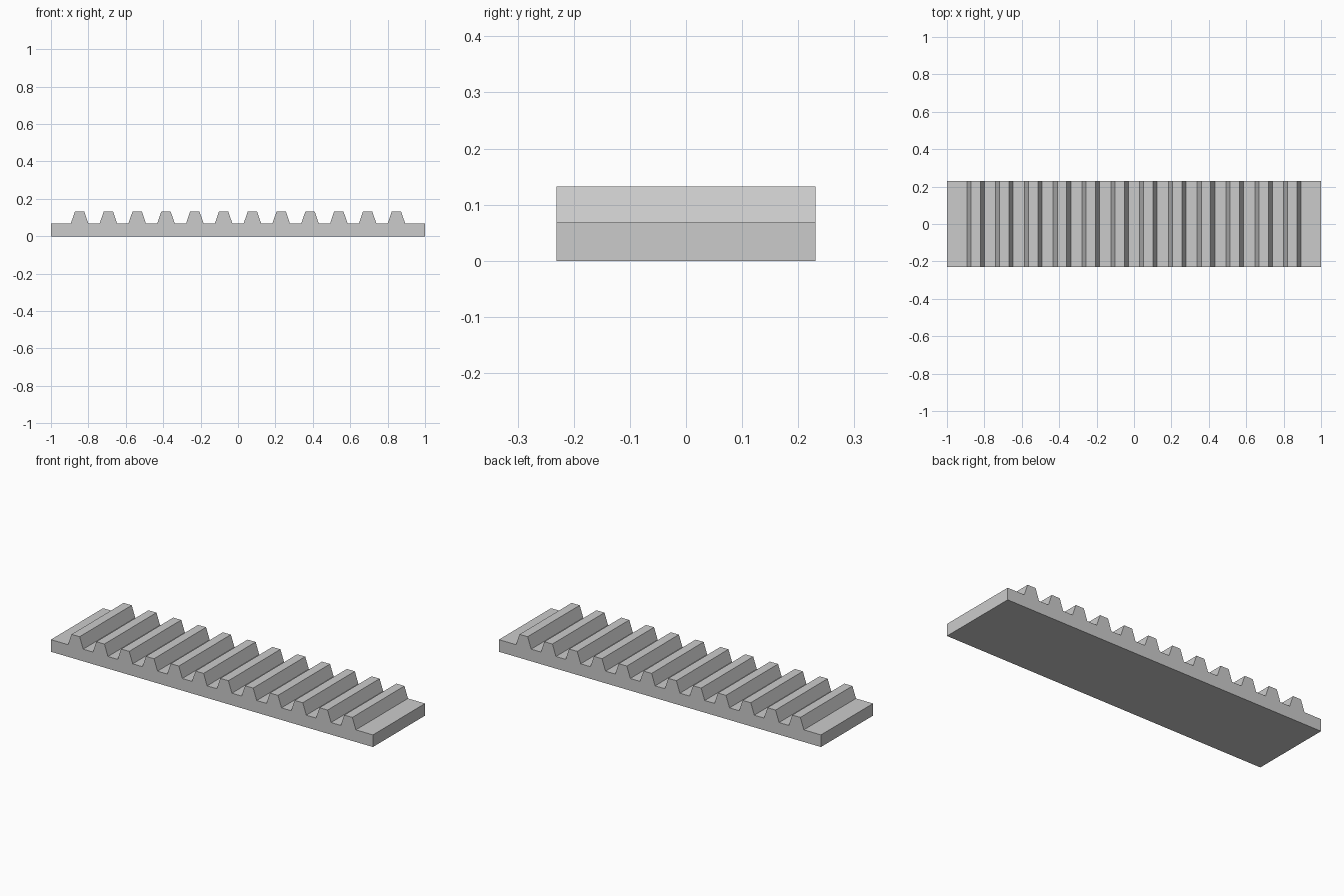
import bpy
import bmesh

cube = bpy.data.objects.get("Cube")
if cube:
    bpy.data.objects.remove(cube, do_unlink=True)

HALF_LENGTH = 1.0
HALF_WIDTH = 0.231
BAR_TOP = 0.068
TOOTH_TOP = 0.132
TEETH = 12
PITCH = 0.154
ROOT_HALF = 0.047
TIP_HALF = 0.025

# Plain grey material
grey = bpy.data.materials.new("light_grey")
grey.use_nodes = True
colour = (0.6, 0.6, 0.6, 1)
grey.diffuse_color = colour
grey.node_tree.nodes["Principled BSDF"].inputs["Base Color"].default_value = colour

# Side profile: flat bar with a row of trapezoid teeth on top
profile = [(-HALF_LENGTH, 0), (HALF_LENGTH, 0), (HALF_LENGTH, BAR_TOP)]
for i in reversed(range(TEETH)):
    x = (i - (TEETH - 1) / 2) * PITCH
    profile += [(x + ROOT_HALF, BAR_TOP), (x + TIP_HALF, TOOTH_TOP),
                (x - TIP_HALF, TOOTH_TOP), (x - ROOT_HALF, BAR_TOP)]
profile.append((-HALF_LENGTH, BAR_TOP))

# Extrude the profile across the width
bm = bmesh.new()
front = bm.faces.new([bm.verts.new((x, -HALF_WIDTH, z)) for x, z in profile])
result = bmesh.ops.extrude_face_region(bm, geom=[front], use_keep_orig=True)
back = [g for g in result["geom"] if isinstance(g, bmesh.types.BMVert)]
bmesh.ops.translate(bm, verts=back, vec=(0, 2 * HALF_WIDTH, 0))
bmesh.ops.recalc_face_normals(bm, faces=bm.faces)

mesh = bpy.data.meshes.new("toothed_rack")
bm.to_mesh(mesh)
bm.free()
mesh.materials.append(grey)
rack = bpy.data.objects.new("toothed_rack", mesh)
bpy.context.collection.objects.link(rack)
